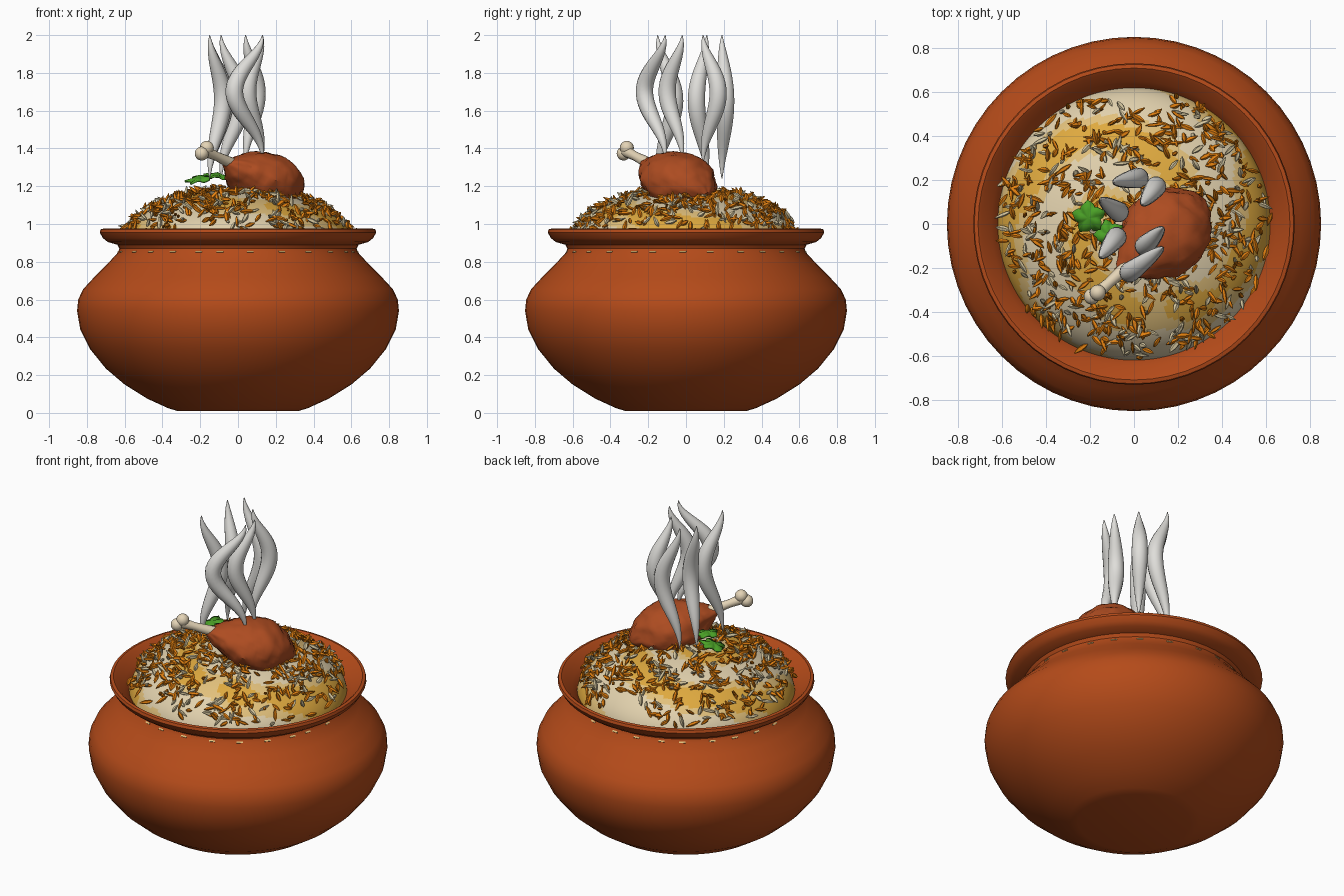
import bpy, bmesh, math, random
from mathutils import Vector, Matrix, noise

random.seed(4)
if "Cube" in bpy.data.objects:
    bpy.data.objects.remove(bpy.data.objects["Cube"])


def material(name, r, g, b):
    m = bpy.data.materials.new(name)
    m.use_nodes = True
    m.diffuse_color = (r, g, b, 1)
    m.node_tree.nodes["Principled BSDF"].inputs["Base Color"].default_value = (r, g, b, 1)
    return m


CLAY = material("terracotta", 0.46, 0.07, 0.01)
SKIN = material("roasted skin", 0.42, 0.072, 0.015)
RICE = material("white rice", 0.76, 0.64, 0.42)
CREAM = material("tinted rice", 0.76, 0.53, 0.2)
TURMERIC = material("turmeric rice", 0.74, 0.4, 0.05)
ORANGE = material("saffron grain", 0.76, 0.215, 0.005)
PALE = material("pale grain", 0.66, 0.56, 0.34)
BONE = material("bone", 0.78, 0.66, 0.47)
HERB = material("herb green", 0.07, 0.36, 0.02)
STEAM = material("steam grey", 0.74, 0.73, 0.7)


def finish(name, bm, mats, angle=40):
    bmesh.ops.recalc_face_normals(bm, faces=bm.faces)
    mesh = bpy.data.meshes.new(name)
    bm.to_mesh(mesh)
    bm.free()
    for m in mats:
        mesh.materials.append(m)
    ob = bpy.data.objects.new(name, mesh)
    bpy.context.collection.objects.link(ob)
    if angle:
        bpy.ops.object.select_all(action="DESELECT")
        ob.select_set(True)
        bpy.context.view_layer.objects.active = ob
        bpy.ops.object.shade_smooth_by_angle(angle=math.radians(angle))
    return ob


def sweep(bm, path, radii, sides, mat=0):
    """Round tube along a path; the ends are closed."""
    path = [Vector(p) for p in path]
    rings = []
    for i, p in enumerate(path):
        d = path[min(i + 1, len(path) - 1)] - path[max(i - 1, 0)]
        q = Vector((0, 0, 1)).rotation_difference(d)
        rings.append([bm.verts.new(p + q @ Vector((radii[i] * math.cos(a), radii[i] * math.sin(a), 0)))
                      for a in (math.tau * k / sides for k in range(sides))])
    for a, b in zip(rings, rings[1:]):
        for k in range(sides):
            j = (k + 1) % sides
            bm.faces.new((a[k], a[j], b[j], b[k])).material_index = mat
    for end in (rings[0], rings[-1]):
        bm.faces.new(end).material_index = mat


def lathe(name, profile, sides, mats, rule=None):
    bm = bmesh.new()
    verts = [bm.verts.new((r, 0, z)) for r, z in profile]
    edges = [bm.edges.new(e) for e in zip(verts, verts[1:])]
    bmesh.ops.spin(bm, geom=verts + edges, cent=(0, 0, 0), axis=(0, 0, 1),
                   angle=math.tau, steps=sides, use_merge=True)
    bmesh.ops.remove_doubles(bm, verts=bm.verts, dist=0.0005)
    if rule:
        for f in bm.faces:
            f.material_index = rule(f.calc_center_median())
    return finish(name, bm, mats)


# Clay pot with a flared rim
lathe("clay_pot", [(0, 0.01), (0.32, 0.01), (0.37, 0.025), (0.48, 0.075), (0.6, 0.15), (0.7, 0.235),
                   (0.785, 0.34), (0.835, 0.44), (0.852, 0.54), (0.846, 0.6), (0.82, 0.655),
                   (0.76, 0.72), (0.69, 0.79), (0.635, 0.85), (0.628, 0.87), (0.638, 0.89),
                   (0.69, 0.905), (0.715, 0.925), (0.732, 0.955), (0.727, 0.972), (0.71, 0.976),
                   (0.695, 0.965), (0.65, 0.92), (0.618, 0.885), (0.6, 0.84)], 56, [CLAY])

# Rice mound with swirling bands of turmeric
WIDE, TALL, BASE = 0.622, 0.315, 0.865


def swirl(p):
    a, r = math.atan2(p.y, p.x), math.hypot(p.x, p.y)
    v = math.sin(r * 18 - a * 2 + 4) + 0.9 * noise.noise(Vector((p.x, p.y, 0)) * 5)
    return 2 if v > 0.55 else int(v > -0.15)


lathe("rice_mound", [(WIDE * math.cos(t), BASE + TALL * math.sin(t))
                     for t in (math.pi / 2 * i / 36 for i in range(37))], 128,
      [RICE, CREAM, TURMERIC], swirl)

# Rice flecks on the shoulder under the neck
bm = bmesh.new()
for i in range(26):
    a = math.tau * (i + random.uniform(-0.2, 0.2)) / 26
    bmesh.ops.create_cube(bm, size=1, matrix=Matrix.Rotation(a, 4, "Z")
                          @ Matrix.Translation((0.634, 0, 0.853))
                          @ Matrix.Rotation(-math.pi / 4, 4, "Y")
                          @ Matrix.Diagonal((0.006, 0.035, 0.009, 1)))
finish("neck_flecks", bm, [CREAM], 0)

# Loose grains scattered over the mound
bm = bmesh.new()
count = 0
while count < 820:
    r, a = 0.605 * math.sqrt(random.random()), random.uniform(0, math.tau)
    x, y = r * math.cos(a), r * math.sin(a)
    if noise.noise(Vector((x * 6, y * 6, 3))) < random.uniform(-0.6, 0.15):
        continue
    z = TALL * math.sqrt(1 - (r / WIDE) ** 2)
    n = Vector((x / WIDE ** 2, y / WIDE ** 2, z / TALL ** 2)).normalized()
    side = n.orthogonal().normalized()
    side.rotate(Matrix.Rotation(random.uniform(0, math.tau), 3, n))
    d = (side + n * random.uniform(-0.1, 1.2)).normalized()
    half, w = random.uniform(0.024, 0.044), random.uniform(0.008, 0.0135)
    c = Vector((x, y, z + BASE)) + n * random.uniform(0.008, 0.024)
    sweep(bm, [c + d * half * t for t in (-1, -0.5, 0.1, 0.65, 1)],
          [w * 0.2, w * 0.85, w, w * 0.6, w * 0.1], 5, int(random.random() < 0.28))
    count += 1
finish("loose_grains", bm, [ORANGE, PALE], 50)

# Drumstick meat: bumpy rounded body laid along the bone
knuckle, tail = Vector((-0.17, -0.318, 1.385)), Vector((0.31, 0.11, 1.16))
axis = (tail - knuckle).normalized()
bm = bmesh.new()
start = knuckle + axis * 0.155
length = (tail - start).length
steps = [i / 30 for i in range(31)]
sweep(bm, [start + axis * length * t for t in steps],
      [0.028 + 0.172 * math.sin(math.pi * t ** 1.2) ** 0.8 if 0 < t < 1 else 0.025 for t in steps], 48)
mid = (start + tail) / 2
for v in bm.verts:
    bump = noise.noise(v.co * 13) * 0.013 + noise.noise(v.co * 32) * 0.008
    v.co += (v.co - mid).normalized() * bump
    line = start + axis * (v.co - start).dot(axis)
    v.co.z = line.z + (v.co.z - line.z) * 0.74 - 0.01
finish("drumstick_meat", bm, [SKIN], 35)

# Bone with two rounded knuckles
bm = bmesh.new()
sweep(bm, [knuckle, knuckle + axis * 0.08, knuckle + axis * 0.25], [0.03, 0.024, 0.034], 14)
for off in ((0.005, 0.005, 0.018), (-0.022, -0.012, -0.012)):
    bmesh.ops.create_uvsphere(bm, u_segments=16, v_segments=10, radius=0.037,
                              matrix=Matrix.Translation(knuckle + Vector(off)))
finish("drumstick_bone", bm, [BONE])


# Herb sprigs: lobed, gently waved leaves
def leaf(name, centre, size, tilt, turn):
    bm = bmesh.new()
    n = 40
    hub = bm.verts.new((0, 0, 0.008))
    rings = []
    for part in (0.5, 1):
        rings.append([])
        for k in range(n):
            a = math.tau * k / n
            r = size * part * (1 + part * (0.16 * math.cos(5 * a) + 0.06 * math.cos(15 * a)))
            z = 0.006 * math.sin(5 * a) * part - 0.01 * part
            rings[-1].append(bm.verts.new((r * math.cos(a), r * math.sin(a), z)))
    inner, outer = rings
    for k in range(n):
        j = (k + 1) % n
        bm.faces.new((hub, inner[k], inner[j]))
        bm.faces.new((inner[k], outer[k], outer[j], inner[j]))
    ob = finish(name, bm, [HERB], 40)
    ob.location, ob.rotation_euler = centre, (0.1, tilt, turn)
    ob.modifiers.new("thickness", "SOLIDIFY").thickness = 0.012


leaf("herb_leaf_outer", (-0.205, 0.03, 1.24), 0.066, -0.25, 0.4)
leaf("herb_leaf_inner", (-0.11, -0.05, 1.255), 0.06, -0.1, 1.9)

# Steam wisps: (end x, end y), (bulge x, bulge y), foot height
wisps = [((0.13, -0.11), (-0.02, -0.22), 1.34), ((0.13, -0.02), (0.05, -0.1), 1.34),
         ((-0.15, -0.15), (-0.08, -0.06), 1.24), ((-0.09, 0.19), (0.02, 0.21), 1.24),
         ((0.04, 0.09), (0.1, 0.17), 1.32), ((-0.15, 0.11), (-0.07, 0.055), 1.24)]
for i, (end, bulge, foot) in enumerate(wisps):
    bm = bmesh.new()
    path, radii = [], []
    for k in range(25):
        t = k / 24
        s = math.sin(math.pi * t ** 1.15) ** 2
        p = Vector(end).lerp(Vector(bulge), s)
        path.append((p.x, p.y, foot + (2 - foot) * t))
        radii.append(0.002 + 0.045 * math.sin(math.pi * t ** 1.1) ** 0.9 if 0 < k < 24 else 0.002)
    sweep(bm, path, radii, 14)
    finish(f"steam_wisp_{i + 1}", bm, [STEAM], 60)
